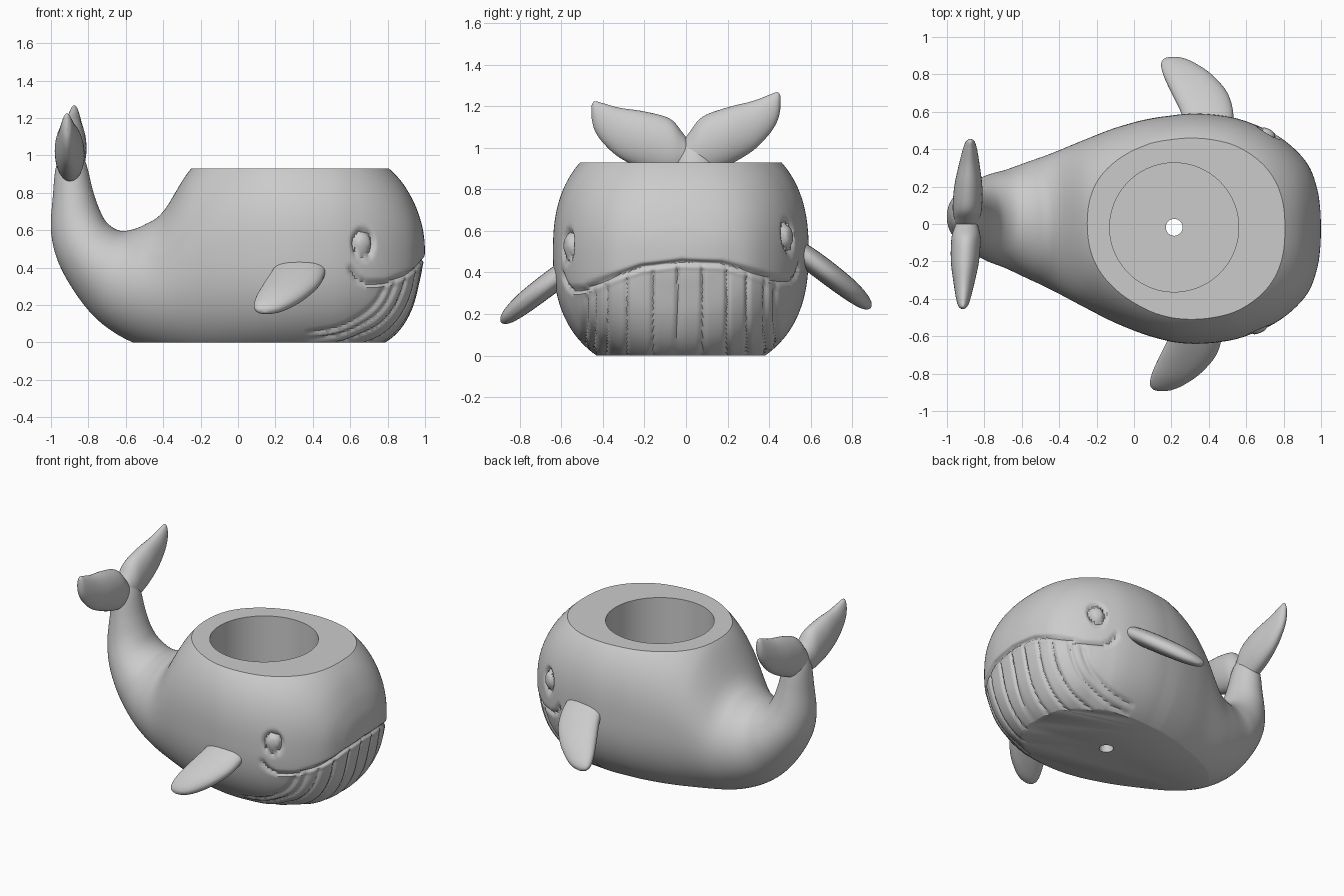
import bpy, bmesh
from math import sin, cos, pi, atan2, degrees, exp, copysign
from mathutils import Vector

if "Cube" in bpy.data.objects:
    bpy.data.objects.remove(bpy.data.objects["Cube"])


def smooth_rows(rows, steps):
    """Catmull-Rom interpolation through rows of numbers."""
    out = []
    for i in range(len(rows) - 1):
        quad = [rows[max(i - 1, 0)], rows[i], rows[i + 1], rows[min(i + 2, len(rows) - 1)]]
        for k in range(steps):
            t = k / steps
            out.append([b + .5 * t * (c - a + t * (2*a - 5*b + 4*c - d + t * (3*(b - c) + d - a)))
                        for a, b, c, d in zip(*quad)])
    return out + [list(rows[-1])]


def loft(rings, n):
    """Closed skin over superellipse rings (centre, axis a, axis b, exponent)."""
    bm = bmesh.new()
    loops = []
    for c, a, b, e in rings:
        loop = []
        for k in range(n):
            u, v = cos(2*pi*k/n), sin(2*pi*k/n)
            u, v = (copysign(abs(q) ** (2 / e), q) for q in (u, v))
            loop.append(bm.verts.new(c + a*u + b*v))
        loops.append(loop)
    for p, q in zip(loops, loops[1:]):
        for k in range(n):
            bm.faces.new((p[k], p[(k+1) % n], q[(k+1) % n], q[k]))
    bm.faces.new(loops[0])
    bm.faces.new(loops[-1])
    bmesh.ops.recalc_face_normals(bm, faces=bm.faces)
    bm.normal_update()
    return bm


def make_object(name, bm):
    me = bpy.data.meshes.new(name)
    bm.to_mesh(me)
    bm.free()
    ob = bpy.data.objects.new(name, me)
    bpy.context.collection.objects.link(ob)
    return ob


def activate(ob):
    bpy.ops.object.select_all(action='DESELECT')
    ob.select_set(True)
    bpy.context.view_layer.objects.active = ob


def shade(ob):
    activate(ob)
    bpy.ops.object.shade_smooth_by_angle(angle=.7)


# Body outline: back point (x, z), belly point (x, z), half width
SECTIONS = [
    (-.85, 1.04, -.94, 1.04, .06), (-.81, .95, -.975, .93, .10),
    (-.775, .81, -.99, .78, .125), (-.74, .71, -1.0, .60, .155),
    (-.70, .64, -.965, .44, .195), (-.64, .60, -.88, .28, .235),
    (-.58, .60, -.77, .14, .265), (-.50, .63, -.64, .04, .31),
    (-.40, .70, -.48, -.03, .365), (-.25, .93, -.27, -.08, .45),
    (-.09, 1.04, -.09, -.10, .525), (.10, 1.09, .10, -.10, .585),
    (.30, 1.10, .30, -.10, .615), (.50, 1.08, .50, -.09, .60),
    (.65, 1.03, .65, -.06, .555), (.77, .96, .77, -.02, .495),
    (.87, .865, .87, .06, .415), (.94, .75, .94, .18, .325),
    (.98, .64, .98, .33, .21), (.995, .56, .995, .41, .11), (1.0, .49, 1.0, .48, .008)]
rings = []
for tx, tz, bx, bz, w in smooth_rows(SECTIONS, 13):
    cx = (tx + bx) / 2
    cy = -.025 + .065 * min(max((.2 - cx) / 1.1, 0), 1)
    e = 2 + .45 * min(max((cx + .5) / .6, 0), 1)
    rings.append((Vector((cx, cy, (tz + bz) / 2)), Vector((0, w, 0)),
                  Vector(((tx - bx) / 2, 0, (tz - bz) / 2)), e))
bm = loft(rings, 220)

# Carved face: mouth line by angle round the head, throat pleats, eyes
MOUTH = [(0, .45), (20, .435), (42, .37), (54, .335), (66, .335), (71, .36), (75, .41)]
PLEATS = [-.49, -.45, -.39, -.29, -.16, -.04, .08, .20, .30, .39, .44]
EYES = [(-1, .67, .53, .052, .066), (1, .72, .575, .047, .066)]


def mouth_info(ang, z):
    """Distance to the mouth line, and the line's height at this angle."""
    p, best, height = Vector((ang * .0087, z)), 9, .41
    for (a0, z0), (a1, z1) in zip(MOUTH, MOUTH[1:]):
        a, d = Vector((a0 * .0087, z0)), Vector(((a1 - a0) * .0087, z1 - z0))
        t = min(max((p - a).dot(d) / d.dot(d), 0), 1)
        best = min(best, (p - a - d * t).length)
        if a0 <= ang <= a1:
            height = z0 + (z1 - z0) * (ang - a0) / (a1 - a0)
    return best, height


moves = []
for v in bm.verts:
    x, y, z = v.co
    if x < .3 or z > .75 or z < -.05:
        continue
    ang = degrees(atan2(abs(y + .02), x - .45))
    dist, height = mouth_info(ang, z - .04 * y)
    off = -.02 * exp(-(dist / .013) ** 2)
    below = height - z + .04 * y
    if below > 0 and ang < 100:
        fade = min(1, below / .04) * min(1, (x - .3) / .15)
        off -= .008 * fade * min(1, max(0, (75 - ang) / 15))
        near = min(abs(y - p) for p in PLEATS)
        off -= .014 * fade * exp(-(near / .010) ** 2)
    for s, ex, ez, a, b in EYES:
        if y * s > 0:
            d = (((x - ex) / a) ** 2 + ((z - ez) / b) ** 2) ** .5
            off -= .022 * exp(-((d - 1) / .2) ** 2)
            off += .012 * max(0, 1 - d * d)
    if abs(off) > 1e-4:
        moves.append((v, v.normal * off))
for v, m in moves:
    v.co += m
body = make_object("whale_body", bm)

# Cutters: flat base, flat rim, pot opening, drain hole
cutters = []
for loc, size in [((0, 0, -.5), (4, 4, 1)), ((.5, 0, 1.43), (2, 2, 1))]:
    bpy.ops.mesh.primitive_cube_add(size=1, location=loc)
    bpy.context.object.scale = size
    cutters.append(bpy.context.object)
for r, z0, z1 in [(.345, .12, 1.2), (.045, -.2, .3)]:
    bpy.ops.mesh.primitive_cylinder_add(vertices=96, radius=r, depth=z1 - z0,
                                        location=(.215, -.018, (z0 + z1) / 2))
    cutters.append(bpy.context.object)
for cutter in cutters:
    cutter.name = "cutter"
    cutter.hide_render = True
    activate(body)
    mod = body.modifiers.new("cut", 'BOOLEAN')
    mod.operation, mod.solver, mod.object = 'DIFFERENCE', 'EXACT', cutter
    bpy.ops.object.modifier_apply(modifier=mod.name)
for cutter in cutters:
    bpy.data.objects.remove(cutter)
shade(body)

# Tail flukes: span, lower edge z, upper edge z, half thickness
FLUKE = [(-.02, .90, 1.02, .05), (.02, .88, 1.08, .065), (.08, .87, 1.15, .078),
         (.20, .915, 1.195, .075), (.32, .985, 1.225, .055), (.40, 1.065, 1.255, .038),
         (.44, 1.13, 1.268, .024), (.455, 1.19, 1.25, .006)]
for side, name in ((1, "left_fluke"), (-1, "right_fluke")):
    rings = []
    for y, lo, hi, th in smooth_rows(FLUKE, 6):
        t = max(y, 0) / .45
        drop = .045 * t if side < 0 else 0
        c = Vector((-.895 + side * .02 * t, side * y, (lo + hi) / 2 - drop))
        rings.append((c, Vector((th, 0, 0)), Vector((0, 0, (hi - lo) / 2)), 2))
    shade(make_object(name, loft(rings, 40)))

# Flippers: centre (x, outward, z), half chord, half thickness
FLIPPER = [(.34, .50, .46, .125, .05), (.33, .60, .39, .14, .055), (.29, .70, .315, .148, .055),
           (.23, .79, .245, .13, .05), (.18, .85, .195, .095, .038),
           (.155, .88, .17, .055, .022), (.145, .89, .16, .006, .004)]
for side, name in ((1, "left_flipper"), (-1, "right_flipper")):
    rings = []
    for x, y, z, chord, th in smooth_rows(FLIPPER, 6):
        if side > 0:
            x, z = x + .06, z + .07
        rings.append((Vector((x, side * y, z)), Vector((chord, 0, 0)),
                      Vector((0, -side * .56, -.82)) * -th, 2.3))
    shade(make_object(name, loft(rings, 40)))
